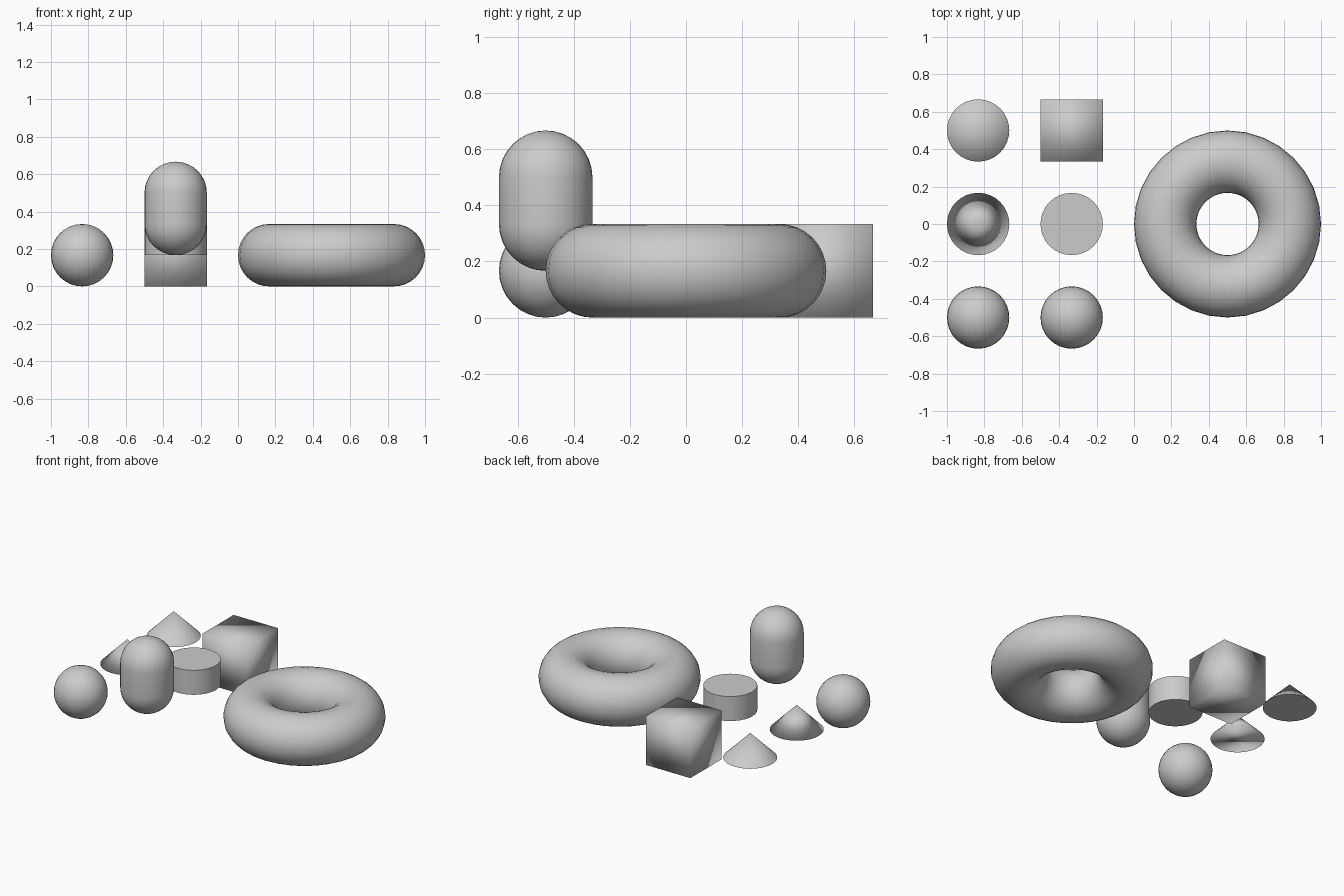
import bpy
import bmesh
from math import radians, sin, cos, pi

cube = bpy.data.objects.get("Cube")
if cube:
    bpy.data.objects.remove(cube, do_unlink=True)

R = 1 / 6           # shared radius of the small solids
SIDES = 32
LEFT, MID = -5 * R, -2 * R      # the two columns
FRONT, BACK = -3 * R, 3 * R     # the outer rows

grey = bpy.data.materials.new("plain grey")
grey.use_nodes = True
grey.diffuse_color = (0.6, 0.6, 0.6, 1)
grey.node_tree.nodes["Principled BSDF"].inputs["Base Color"].default_value = grey.diffuse_color


def finish(name, sharp=True):
    """Name and colour the active object, and smooth its shading."""
    obj = bpy.context.object
    obj.name = name
    obj.data.name = name
    obj.data.materials.append(grey)
    if sharp:
        bpy.ops.object.shade_smooth_by_angle(angle=radians(40))
    else:
        bpy.ops.object.shade_smooth()
    return obj


# Ball
bpy.ops.mesh.primitive_uv_sphere_add(segments=SIDES, ring_count=SIDES // 2,
                                     radius=R, location=(LEFT, FRONT, R))
finish("ball")

# Capsule: a sphere whose halves are pulled apart at the equator
bpy.ops.mesh.primitive_uv_sphere_add(segments=SIDES, ring_count=SIDES // 2,
                                     radius=R, location=(MID, FRONT, 2.5 * R))
capsule = finish("capsule")
bm = bmesh.new()
bm.from_mesh(capsule.data)
bmesh.ops.bisect_plane(bm, geom=bm.verts[:] + bm.edges[:] + bm.faces[:],
                       plane_co=(0, 0, 0), plane_no=(0, 0, 1),
                       dist=0.001, clear_inner=True)
rim = [e for e in bm.edges if e.is_boundary]
for v in bm.verts:
    v.co.z += R / 2
wall = bmesh.ops.extrude_edge_only(bm, edges=rim)["geom"]
for v in wall:
    if isinstance(v, bmesh.types.BMVert):
        v.co.z = 0
copy = bmesh.ops.duplicate(bm, geom=bm.verts[:] + bm.edges[:] + bm.faces[:])["geom"]
for v in copy:
    if isinstance(v, bmesh.types.BMVert):
        v.co.z *= -1
bmesh.ops.reverse_faces(bm, faces=[f for f in copy if isinstance(f, bmesh.types.BMFace)])
bmesh.ops.remove_doubles(bm, verts=bm.verts[:], dist=0.0001)
bmesh.ops.recalc_face_normals(bm, faces=bm.faces[:])
for f in bm.faces:
    f.smooth = True
bm.to_mesh(capsule.data)
bm.free()

# Cylinder
bpy.ops.mesh.primitive_cylinder_add(vertices=SIDES, radius=R, depth=R,
                                    location=(MID, 0, 1.5 * R))
finish("cylinder")

# Cones: the middle one is smoothed over its rim, the back one keeps a sharp rim
for name, y, sharp in (("middle_cone", 0, False), ("back_cone", BACK, True)):
    bpy.ops.mesh.primitive_cone_add(vertices=SIDES, radius1=R, radius2=0, depth=R,
                                    location=(LEFT, y, 1.5 * R))
    finish(name, sharp)

# Box, softly shaded across its corners
bpy.ops.mesh.primitive_cube_add(size=2 * R, location=(MID, BACK, R))
finish("box", sharp=False)

# Ring
bpy.ops.mesh.primitive_torus_add(major_radius=2 * R, minor_radius=R,
                                 major_segments=SIDES, minor_segments=SIDES,
                                 location=(3 * R, 0, R))
finish("ring")
